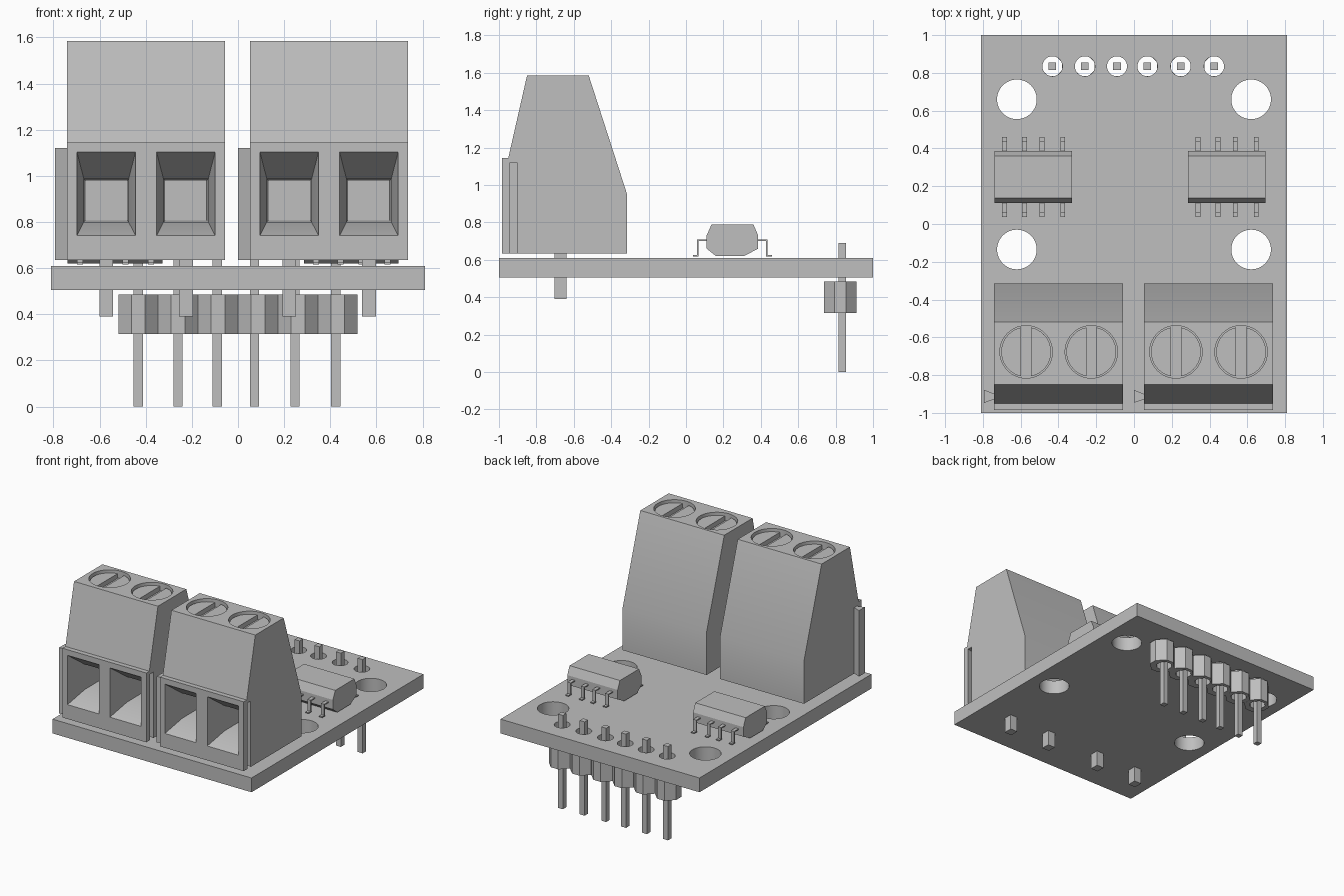
import bpy
import bmesh
from math import pi
from mathutils import Matrix, Vector

cube = bpy.data.objects.get("Cube")
if cube:
    bpy.data.objects.remove(cube, do_unlink=True)

grey = bpy.data.materials.new("plain grey")
grey.use_nodes = True
grey.diffuse_color = (0.52, 0.52, 0.52, 1)
grey.node_tree.nodes["Principled BSDF"].inputs["Base Color"].default_value = (0.52, 0.52, 0.52, 1)


def finish(name, bm):
    bmesh.ops.recalc_face_normals(bm, faces=bm.faces)
    mesh = bpy.data.meshes.new(name)
    bm.to_mesh(mesh)
    bm.free()
    mesh.materials.append(grey)
    ob = bpy.data.objects.new(name, mesh)
    bpy.context.collection.objects.link(ob)
    return ob


def add_box(bm, x, y, z):
    """Box from three (low, high) ranges."""
    size = [b - a for a, b in (x, y, z)]
    mid = Vector([(a + b) / 2 for a, b in (x, y, z)])
    bmesh.ops.create_cube(bm, size=1, matrix=Matrix.Translation(mid) @ Matrix.Diagonal((*size, 1)))


def add_cylinder(bm, x, y, z, radius, sides=40, turn=0):
    place = Matrix.Translation((x, y, sum(z) / 2)) @ Matrix.Rotation(turn, 4, "Z")
    bmesh.ops.create_cone(bm, cap_ends=True, segments=sides, radius1=radius, radius2=radius,
                          depth=z[1] - z[0], matrix=place)


def add_loft(bm, rings):
    """Closed solid through rings of matching points."""
    loops = [[bm.verts.new(p) for p in ring] for ring in rings]
    n = len(loops[0])
    for a, b in zip(loops, loops[1:]):
        for i in range(n):
            bm.faces.new((a[i], a[(i + 1) % n], b[(i + 1) % n], b[i]))
    bm.faces.new(loops[0])
    bm.faces.new(loops[-1])


def add_side_prism(bm, profile, x):
    """Extrude a (y, z) profile along x."""
    add_loft(bm, [[(v, y, z) for y, z in profile] for v in x])


def add_upright_prism(bm, profile, z):
    """Extrude an (x, y) profile along z."""
    add_loft(bm, [[(x, y, v) for x, y in profile] for v in z])


def cut(ob, bm):
    cutter = finish("cutter", bm)
    cutter.hide_render = True
    mod = ob.modifiers.new("cut", "BOOLEAN")
    mod.operation = "DIFFERENCE"
    mod.solver = "EXACT"
    mod.object = cutter
    bpy.context.view_layer.objects.active = ob
    bpy.ops.object.modifier_apply(modifier=mod.name)
    bpy.data.objects.remove(cutter, do_unlink=True)


def smooth(ob):
    bpy.ops.object.select_all(action="DESELECT")
    ob.select_set(True)
    bpy.context.view_layer.objects.active = ob
    bpy.ops.object.shade_smooth_by_angle(angle=pi / 7)


PIN_X = (-0.432, -0.26, -0.09, 0.071, 0.247, 0.424)
PIN_Y = 0.835

# Circuit board with mounting holes and pin holes
bm = bmesh.new()
add_box(bm, (-0.81, 0.81), (-1, 1), (0.505, 0.61))
board = finish("circuit_board", bm)
bm = bmesh.new()
for x in (-0.62, 0.62):
    for y in (-0.135, 0.66):
        add_cylinder(bm, x, y, (0.4, 0.7), 0.105, 48)
for x in PIN_X:
    add_cylinder(bm, x, PIN_Y, (0.4, 0.7), 0.053, 32)
cut(board, bm)
smooth(board)

# Header: octagonal sleeves in a row, each around a square pin
bm = bmesh.new()
for i in range(6):
    x = (i - 2.5) * 0.173
    c, h = 0.03, 0.0862
    octagon = [(-c, -h), (c, -h), (h, -c), (h, c), (c, h), (-c, h), (-h, c), (-h, -c)]
    add_upright_prism(bm, [(x + a, PIN_Y - 0.01 + b) for a, b in octagon], (0.315, 0.485))
sleeves = finish("header_sleeves", bm)
bm = bmesh.new()
for x in PIN_X:
    add_cylinder(bm, x, PIN_Y, (0.25, 0.55), 0.056, 8, pi / 8)
cut(sleeves, bm)

bm = bmesh.new()
for x in PIN_X:
    add_box(bm, (x - 0.02, x + 0.02), (PIN_Y - 0.02, PIN_Y + 0.02), (0, 0.69))
finish("header_pins", bm)


def rectangle(x, half, z, y):
    return [(x - half, y, z[0]), (x + half, y, z[0]), (x + half, y, z[1]), (x - half, y, z[1])]


def dovetail(x):
    """Wedge outline, wide at x - 0.055 and narrow at x."""
    return [(x - 0.055, -0.947), (x, -0.928), (x, -0.9), (x - 0.055, -0.878)]


# Screw terminal blocks
BLOCK = [(-0.985, 0.635), (-0.985, 1.145), (-0.95, 1.145), (-0.85, 1.585),
         (-0.52, 1.585), (-0.315, 0.95), (-0.315, 0.635)]
for side, left in (("right", -0.74), ("left", 0.053)):
    right = left + 0.683
    ways = (left + 0.169, left + 0.514)
    bm = bmesh.new()
    add_side_prism(bm, BLOCK, (left, right))
    block = finish(side + "_terminal_block", bm)

    # wire funnels, screw wells and the side groove
    bm = bmesh.new()
    for x in ways:
        add_loft(bm, [rectangle(x, 0.13, (0.735, 1.115), -1.0),
                      rectangle(x, 0.097, (0.8, 0.987), -0.83),
                      rectangle(x, 0.09, (0.807, 0.98), -0.6)])
        add_cylinder(bm, x, -0.677, (1.53, 1.65), 0.139)
    add_upright_prism(bm, [(right - 0.05, -0.95), (right + 0.01, -0.938),
                           (right + 0.01, -0.907), (right - 0.05, -0.89)], (0.6, 1.12))
    cut(block, bm)
    smooth(block)

    # coupling rib on the other side
    bm = bmesh.new()
    add_upright_prism(bm, dovetail(left + 0.001), (0.635, 1.12))
    finish(side + "_terminal_rib", bm)

    # slotted screw heads
    bm = bmesh.new()
    for x in ways:
        add_cylinder(bm, x, -0.677, (1.46, 1.565), 0.132)
    screws = finish(side + "_terminal_screws", bm)
    bm = bmesh.new()
    for x in ways:
        add_box(bm, (x - 0.026, x + 0.026), (-0.85, -0.5), (1.525, 1.6))
    cut(screws, bm)
    smooth(screws)

    # solder legs
    bm = bmesh.new()
    for x in ways:
        add_box(bm, (x - 0.03, x + 0.03), (-0.703, -0.638), (0.39, 0.64))
    finish(side + "_terminal_legs", bm)

# Eight-lead chips
CHIP = [(0.16, 0.62), (0.31, 0.62), (0.386, 0.66), (0.386, 0.73),
        (0.36, 0.79), (0.137, 0.79), (0.11, 0.73), (0.11, 0.66)]
LEAD = [(0.037, 0.617), (0.068, 0.617), (0.068, 0.7), (0.115, 0.7),
        (0.115, 0.708), (0.06, 0.708), (0.06, 0.625), (0.037, 0.625)]
for side, left in (("right", -0.738), ("left", 0.286)):
    bm = bmesh.new()
    add_side_prism(bm, CHIP, (left, left + 0.41))
    finish(side + "_chip", bm)
    bm = bmesh.new()
    for step in (0.053, 0.158, 0.25, 0.361):
        x = left + step
        for mirrored in (False, True):
            shape = [(0.497 - y if mirrored else y, z) for y, z in LEAD]
            add_side_prism(bm, shape, (x - 0.013, x + 0.013))
    finish(side + "_chip_leads", bm)
